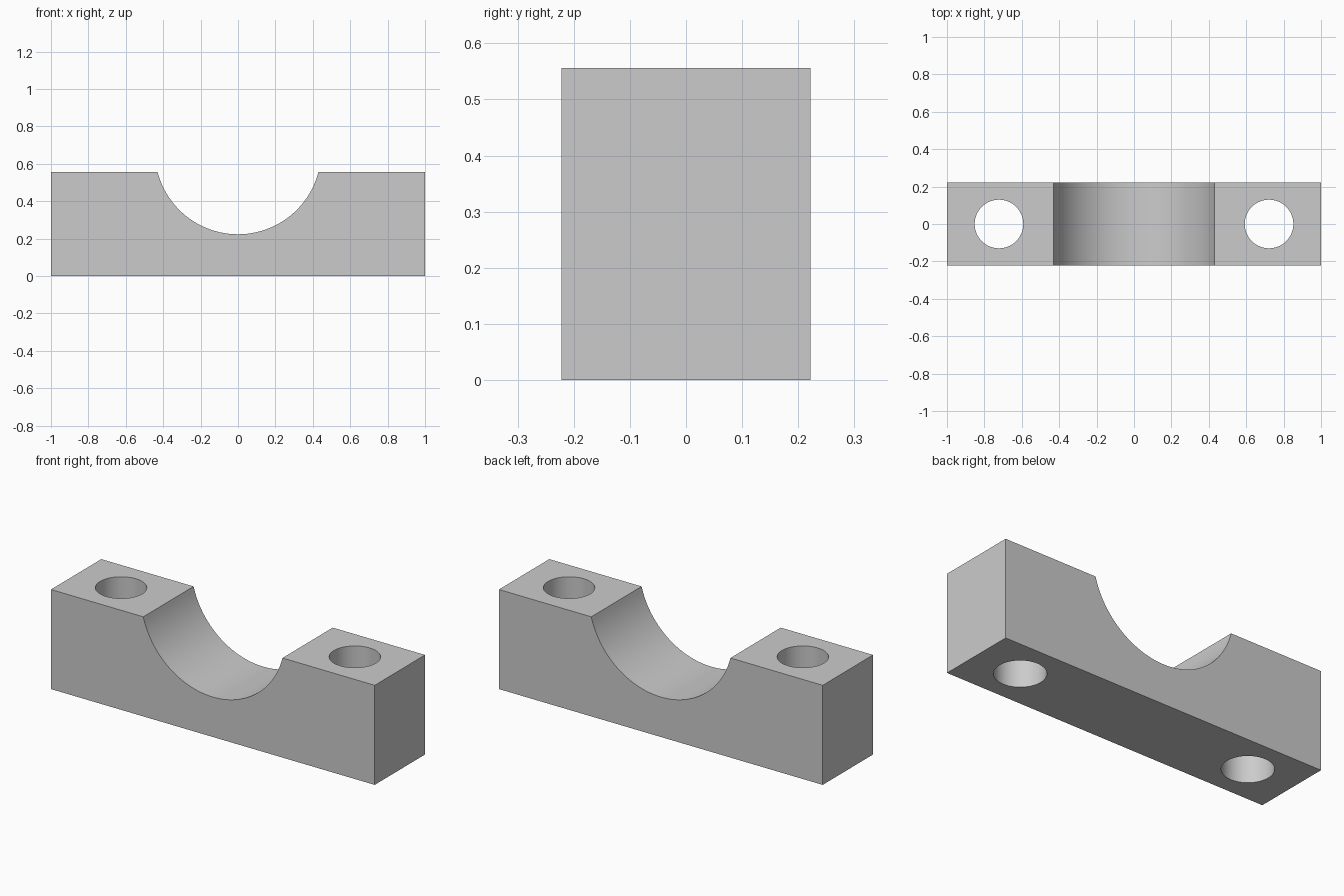
import bpy, bmesh
from math import sin, cos, asin, pi, radians

cube = bpy.data.objects.get("Cube")
if cube:
    bpy.data.objects.remove(cube, do_unlink=True)

HEIGHT, HALF_DEPTH = 0.556, 0.222
SADDLE_R, SADDLE_Z = 0.444, 0.667
HOLE_X, HOLE_R = 0.722, 0.13
ARC_STEPS = 48

grey = bpy.data.materials.new("plain grey")
grey.use_nodes = True
colour = (0.6, 0.6, 0.6, 1)
grey.diffuse_color = colour
grey.node_tree.nodes["Principled BSDF"].inputs["Base Color"].default_value = colour

# Block profile: rectangle with a round saddle in the top edge
start = asin((SADDLE_Z - HEIGHT) / SADDLE_R)
profile = [(-1, 0), (1, 0), (1, HEIGHT)]
for i in range(ARC_STEPS + 1):
    a = -start - (pi - 2 * start) * i / ARC_STEPS
    profile.append((SADDLE_R * cos(a), SADDLE_Z + SADDLE_R * sin(a)))
profile.append((-1, HEIGHT))

# Extrude the profile through the depth
bm = bmesh.new()
face = bm.faces.new([bm.verts.new((x, -HALF_DEPTH, z)) for x, z in profile])
extruded = bmesh.ops.extrude_face_region(bm, geom=[face], use_keep_orig=True)
new_verts = [g for g in extruded["geom"] if isinstance(g, bmesh.types.BMVert)]
bmesh.ops.translate(bm, verts=new_verts, vec=(0, 2 * HALF_DEPTH, 0))
bmesh.ops.recalc_face_normals(bm, faces=bm.faces)
mesh = bpy.data.meshes.new("saddle_block")
bm.to_mesh(mesh)
bm.free()
mesh.materials.append(grey)
block = bpy.data.objects.new("saddle_block", mesh)
bpy.context.collection.objects.link(block)
bpy.ops.object.select_all(action="DESELECT")

# Bolt holes straight through both ends
for side in (-1, 1):
    bpy.ops.mesh.primitive_cylinder_add(vertices=64, radius=HOLE_R, depth=1,
                                        location=(side * HOLE_X, 0, HEIGHT / 2))
    cutter = bpy.context.object
    cutter.name = "bolt_hole_cutter"
    cutter.hide_render = True
    cutter.data.materials.append(grey)
    cut = block.modifiers.new("bolt_hole", "BOOLEAN")
    cut.operation, cut.solver, cut.object = "DIFFERENCE", "EXACT", cutter
    cutter.select_set(False)
    block.select_set(True)
    bpy.context.view_layer.objects.active = block
    bpy.ops.object.modifier_apply(modifier=cut.name)
    bpy.data.objects.remove(cutter, do_unlink=True)

# Smooth the curved walls, keep the block edges sharp
block.select_set(True)
bpy.context.view_layer.objects.active = block
bpy.ops.object.shade_smooth_by_angle(angle=radians(30))
